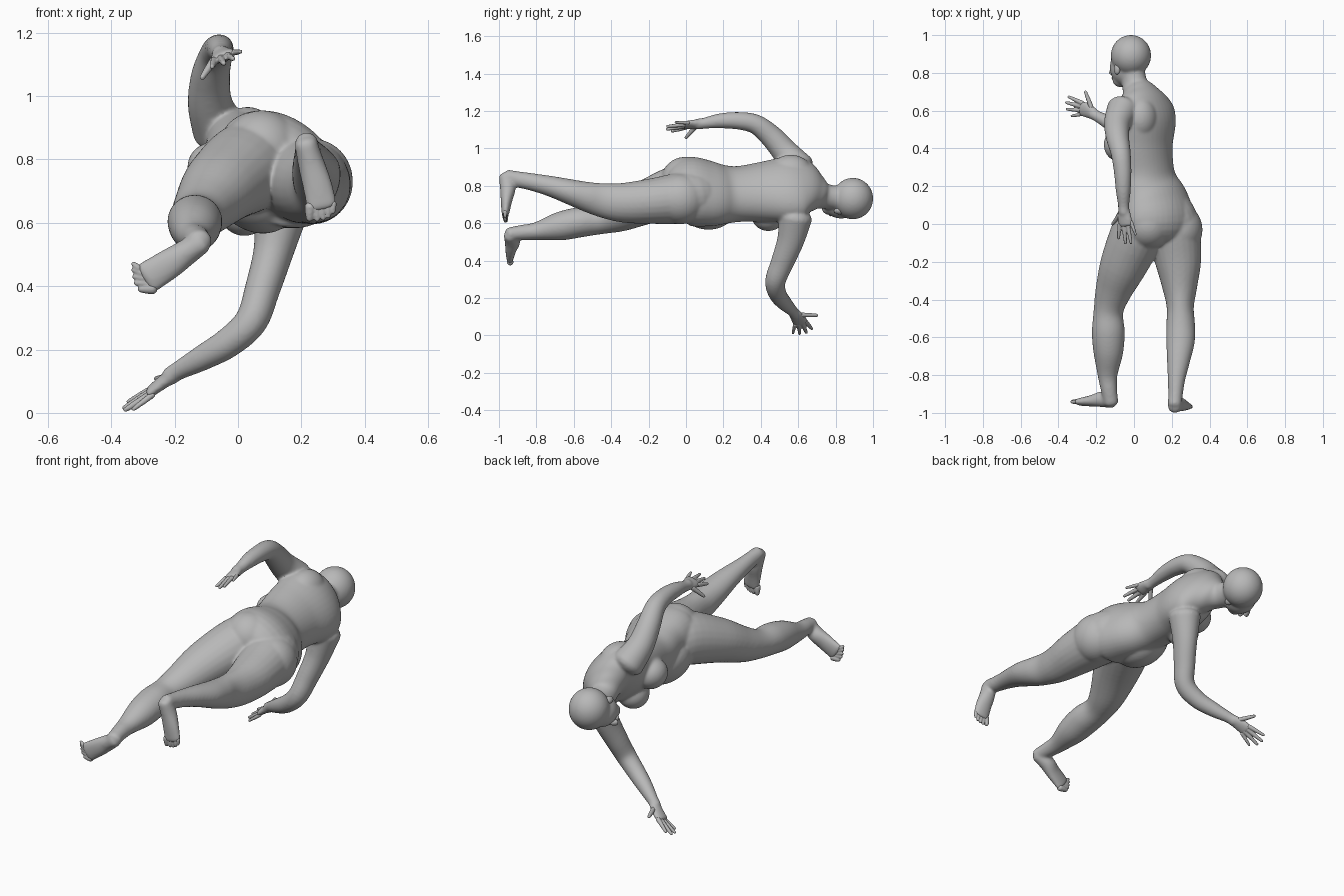
import bpy, bmesh, math
from mathutils import Vector, Matrix

skin = bpy.data.materials.new("grey_skin")
skin.diffuse_color = (0.48, 0.48, 0.48, 1)


def spline(rows, steps=5):
    """Catmull-Rom interpolation of whole rows (position, radii, roll)."""
    vs = [Vector(r) for r in rows]
    out = []
    for i in range(len(vs) - 1):
        p0, p1, p2, p3 = vs[max(i - 1, 0)], vs[i], vs[i + 1], vs[min(i + 2, len(vs) - 1)]
        for k in range(steps):
            t = k / steps
            out.append(0.5 * (2 * p1 + (p2 - p0) * t + (2 * p0 - 5 * p1 + 4 * p2 - p3) * t * t
                              + (3 * p1 - p0 - 3 * p2 + p3) * t ** 3))
    out.append(vs[-1])
    return out


def tube(bm, rows, axis=(1, 0, 0), dome=0.6, n=24):
    """Loft of ellipses: rows are x, y, z, half width, half depth[, roll degrees]."""
    rows = [tuple(r) if len(r) > 4 else (*r, r[3]) for r in rows]
    pts = spline(rows)
    rings = []
    for i, p in enumerate(pts):
        c = Vector(p[:3])
        t = (Vector(pts[min(i + 1, len(pts) - 1)][:3]) - Vector(pts[max(i - 1, 0)][:3])).normalized()
        a = Vector(axis)
        if len(p) > 5:
            r = math.radians(p[5])
            a = Vector((math.cos(r), 0, -math.sin(r)))
        a = (a - t * a.dot(t)).normalized()
        rings.append((c, t, a, t.cross(a), p[3], p[4]))

    # rounded ends
    def cap(ring, s):
        c, t, a, b, w, d = ring
        h = min(w, d) * dome
        return [(c + t * s * h * math.sin(q), t, a, b, w * math.cos(q), d * math.cos(q))
                for q in (0.4, 0.8, 1.15, 1.45)]
    rings = cap(rings[0], -1)[::-1] + rings + cap(rings[-1], 1)
    loops = [[bm.verts.new(c + a * w * math.cos(2 * math.pi * k / n) + b * d * math.sin(2 * math.pi * k / n))
              for k in range(n)] for c, t, a, b, w, d in rings]
    for l0, l1 in zip(loops, loops[1:]):
        for k in range(n):
            bm.faces.new((l0[k], l0[(k + 1) % n], l1[(k + 1) % n], l1[k]))
    bm.faces.new(loops[0][::-1])
    bm.faces.new(loops[-1])


def ball(bm, c, r, roll=0):
    """Ellipsoid rolled about the y axis by the given degrees."""
    m = Matrix.Translation(c) @ Matrix.Rotation(math.radians(roll), 4, 'Y') @ Matrix.Diagonal((*r, 1))
    bmesh.ops.create_uvsphere(bm, u_segments=32, v_segments=20, radius=1, matrix=m)


def finish(bm, name, voxel, iterations):
    """Fuse the overlapping volumes of one part into a smooth skin."""
    bmesh.ops.recalc_face_normals(bm, faces=bm.faces)
    me = bpy.data.meshes.new(name)
    bm.to_mesh(me)
    bm.free()
    ob = bpy.data.objects.new(name, me)
    bpy.context.collection.objects.link(ob)
    rm = ob.modifiers.new("fuse", 'REMESH')
    rm.mode = 'VOXEL'
    rm.voxel_size = voxel
    rm.use_smooth_shade = True
    sm = ob.modifiers.new("soften", 'SMOOTH')
    sm.factor = 0.5
    sm.iterations = iterations
    bpy.ops.object.select_all(action='DESELECT')
    ob.select_set(True)
    bpy.context.view_layer.objects.active = ob
    bpy.ops.object.convert(target='MESH')
    ob.data.materials.clear()
    ob.data.materials.append(skin)
    bpy.ops.object.shade_smooth()


body = bmesh.new()

# torso and neck
tube(body, [(.12, -.06, .755, .165, .115, 38), (.13, .01, .77, .212, .16, 40), (.11, .12, .76, .202, .15, 43),
            (.08, .21, .755, .175, .133, 46), (.065, .29, .757, .163, .13, 48), (.052, .42, .768, .178, .134, 51),
            (.06, .55, .782, .2, .13, 51), (.05, .63, .785, .185, .11, 51),
            (.028, .69, .765, .12, .085, 48), (.005, .74, .745, .069, .069, 45),
            (-.012, .83, .73, .064, .068, 45)], dome=0.4, n=40)
# buttocks
ball(body, (.075, -.005, .825), (.128, .13, .13))
ball(body, (.235, -.03, .73), (.128, .14, .135))
# belly and breasts
ball(body, (.05, .12, .70), (.15, .16, .12), 43)
ball(body, (-.078, .42, .77), (.085, .09, .08), 50)
ball(body, (.025, .44, .64), (.08, .09, .085), 50)
# shoulder blades
ball(body, (.04, .56, .88), (.09, .11, .08), 50)
ball(body, (.135, .55, .755), (.09, .12, .075), 50)

# left leg
tube(body, [(.075, .12, .775, .1), (.04, 0, .78, .143), (-.048, -.2, .717, .128, .12), (-.107, -.35, .65, .098, .095),
            (-.135, -.46, .618, .079, .077), (-.136, -.57, .605, .087, .081), (-.136, -.68, .583, .079, .076),
            (-.14, -.8, .558, .053, .048), (-.132, -.88, .55, .043, .041), (-.122, -.945, .542, .04, .036)])
# right leg
tube(body, [(.15, .14, .755, .1), (.2, .02, .74, .138), (.232, -.18, .718, .125, .122), (.242, -.33, .71, .094, .107),
            (.245, -.44, .722, .072, .093), (.247, -.53, .742, .076, .08), (.246, -.62, .768, .076, .068),
            (.236, -.72, .797, .062, .056), (.225, -.82, .82, .047, .047), (.22, -.9, .835, .039, .043),
            (.216, -.955, .85, .037, .037)])

# left foot and right foot
tube(body, [(-.115, -.942, .538, .036, .034), (-.165, -.928, .505, .042, .042),
            (-.22, -.936, .468, .049, .031), (-.288, -.942, .425, .053, .02)], axis=(-.53, 0, .85))
tube(body, [(.214, -.966, .85, .036, .036), (.23, -.953, .79, .042, .042),
            (.25, -.96, .72, .047, .031), (.265, -.966, .65, .049, .02)], axis=(.97, 0, .25))

# left arm raised behind the back
tube(body, [(-.06, .605, .895, .085), (-.088, .535, .975, .071), (-.087, .46, 1.06, .062),
            (-.07, .375, 1.128, .053), (-.06, .28, 1.148, .047), (-.057, .18, 1.147, .04),
            (-.055, .1, 1.135, .03), (-.053, .06, 1.13, .03)])
# right arm reaching down
tube(body, [(.135, .585, .63, .085, .09), (.112, .56, .51, .064, .073), (.077, .515, .39, .056, .062),
            (.042, .478, .29, .052, .055), (-.03, .49, .222, .048), (-.11, .525, .175, .041),
            (-.19, .568, .132, .03), (-.215, .58, .115, .03)])
# palms
tube(body, [(-.053, .075, 1.13, .03, .025), (-.05, .035, 1.128, .04, .021), (-.044, -.005, 1.124, .042, .017)],
     axis=(.9, 0, .4))
tube(body, [(-.2, .574, .124, .029, .025), (-.24, .598, .095, .04, .021), (-.278, .612, .066, .043, .017)],
     axis=(.2, .92, .3))

# skull, face and jaw
ball(body, (-.016, .892, .732), (.107, .109, .111))
ball(body, (-.048, .83, .706), (.076, .098, .085), 41)
ball(body, (-.072, .768, .686), (.046, .045, .04), 41)
finish(body, "body", 0.0065, 16)


def digits(name, bases, tips, radii):
    """Row of fingers or toes with slightly bent middle joints."""
    bm = bmesh.new()
    for b, t, r in zip(bases, tips, radii):
        b, t = Vector(b), Vector(t)
        m = b.lerp(t, 0.55)
        tube(bm, [(*b, r * 1.15), (*m, r), (*t, r * 0.75)], axis=(0.3, 0.2, 0.9), dome=0.9, n=12)
    finish(bm, name, 0.004, 2)


def spread(a, b, n):
    return [Vector(a).lerp(Vector(b), i / (n - 1)) for i in range(n)]


# fingers, thumb last
digits("left_fingers",
       spread((-.075, .0, 1.112), (-.015, .012, 1.137), 4) + [Vector((-.075, .05, 1.115))],
       [(-.082, -.075, 1.092), (-.045, -.1, 1.103), (-.016, -.1, 1.118), (.008, -.055, 1.14), (-.113, .0, 1.058)],
       (.0105, .011, .0105, .009, .0115))
digits("right_fingers",
       spread((-.272, .64, .075), (-.27, .582, .057), 4) + [Vector((-.225, .615, .11))],
       [(-.345, .673, .035), (-.358, .643, .016), (-.355, .608, .01), (-.33, .572, .012), (-.257, .7, .108)],
       (.0105, .011, .0105, .009, .0115))
# toes, big toe first
toe_radii = (.0155, .0115, .011, .0105, .01)
digits("left_toes", spread((-.27, -.94, .392), (-.315, -.942, .457), 5),
       [(-.306, -.937, .391), (-.321, -.938, .41), (-.327, -.938, .43), (-.33, -.94, .451), (-.33, -.942, .47)],
       toe_radii)
digits("right_toes", spread((.228, -.967, .65), (.3, -.967, .66), 5),
       [(.226, -.964, .614), (.25, -.966, .611), (.268, -.966, .614), (.285, -.967, .621), (.3, -.967, .634)],
       toe_radii)

# nose, lips and ears
face = bmesh.new()
tube(face, [(-.1, .845, .656, .009), (-.112, .82, .648, .012), (-.117, .798, .645, .016)],
     axis=(.66, 0, -.75))
ball(face, (-.102, .773, .655), (.022, .012, .014), 49)
ball(face, (.02, .82, .665), (.014, .03, .02), 41)
ball(face, (-.09, .82, .775), (.014, .03, .02), 41)
finish(face, "nose_lips_and_ears", 0.004, 3)
